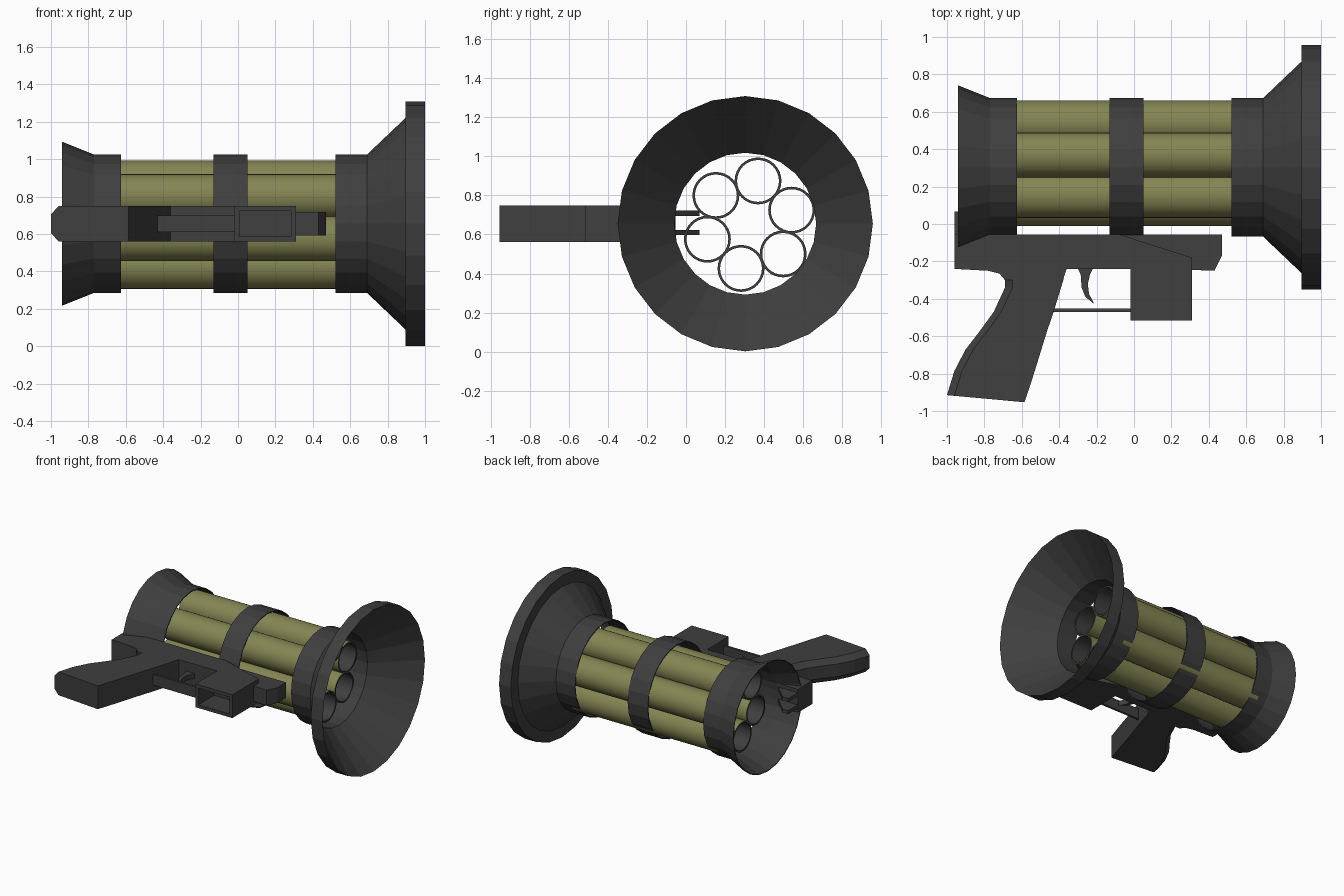
import bpy, bmesh, math
from mathutils import Vector

if "Cube" in bpy.data.objects:
    bpy.data.objects.remove(bpy.data.objects["Cube"])


def material(name, rgb):
    m = bpy.data.materials.new(name)
    m.diffuse_color = (*rgb, 1)
    m.use_nodes = True
    m.node_tree.nodes["Principled BSDF"].inputs["Base Color"].default_value = m.diffuse_color
    return m


DARK = material("dark gunmetal", (0.05, 0.05, 0.05))
OLIVE = material("olive green", (0.23, 0.235, 0.085))
AXIS = (0.303, 0.655)      # y, z of the barrel shroud
MID_Z = 0.655              # centre plane of the pistol frame


def finish(name, bm, mats):
    bmesh.ops.recalc_face_normals(bm, faces=bm.faces[:])
    me = bpy.data.meshes.new(name)
    bm.to_mesh(me)
    bm.free()
    for m in mats:
        me.materials.append(m)
    ob = bpy.data.objects.new(name, me)
    bpy.context.collection.objects.link(ob)
    return ob


def revolve(name, profile, sides, centre, mats=(DARK,), smooth=False, first_mat=0):
    """Closed (x, radius) profile turned about an x-parallel axis."""
    bm = bmesh.new()
    rings = []
    for i in range(sides):
        a = 2 * math.pi * i / sides
        rings.append([bm.verts.new((x, centre[0] + r * math.cos(a), centre[1] + r * math.sin(a)))
                      for x, r in profile])
    n = len(profile)
    for i in range(sides):
        p, q = rings[i], rings[(i + 1) % sides]
        for j in range(n):
            k = (j + 1) % n
            f = bm.faces.new((p[j], p[k], q[k], q[j]))
            f.smooth = smooth and j in (0, 2)
            f.material_index = first_mat if j == 0 else 0
    ob = finish(name, bm, mats)
    if smooth:      # keep the rims crisp
        bm = bmesh.new()
        bm.from_mesh(ob.data)
        for e in bm.edges:
            if len(e.link_faces) == 2 and e.calc_face_angle(0) > 0.6:
                e.smooth = False
        bm.to_mesh(ob.data)
        bm.free()
    return ob


def loft(name, sections):
    """Skin a list of equal-length closed loops and cap both ends."""
    bm = bmesh.new()
    loops = [[bm.verts.new(p) for p in s] for s in sections]
    n = len(loops[0])
    for a, b in zip(loops, loops[1:]):
        for j in range(n):
            k = (j + 1) % n
            bm.faces.new((a[j], a[k], b[k], b[j]))
    bm.faces.new(loops[0])
    bm.faces.new(loops[-1])
    return finish(name, bm, [DARK])


def plate(name, outline, z, half):
    """Extrude an (x, y) outline along z."""
    return loft(name, [[(x, y, z + s) for x, y in outline] for s in (-half, half)])


# Shroud: flared muzzle, middle band, rear flare
revolve("muzzle_bell", [(0.52, 0.37), (0.69, 0.37), (0.895, 0.565), (0.895, 0.653),
                        (1.0, 0.653), (0.69, 0.363), (0.52, 0.363)], 24, AXIS)
revolve("middle_band", [(-0.13, 0.37), (0.05, 0.37), (0.05, 0.363), (-0.13, 0.363)], 24, AXIS)
revolve("rear_flare", [(-0.625, 0.37), (-0.77, 0.37), (-0.94, 0.438),
                       (-0.94, 0.431), (-0.77, 0.363), (-0.625, 0.363)], 24, AXIS)

# Six open barrels, olive outside and dark inside
for i in range(6):
    a = math.radians(19 + 60 * i)
    c = (0.325 + 0.228 * math.cos(a), 0.65 + 0.228 * math.sin(a))
    revolve(f"barrel_{i + 1}", [(-0.7, 0.12), (0.6, 0.12), (0.6, 0.107), (-0.7, 0.107)],
            32, c, (DARK, OLIVE), True, 1)

# Receiver body and the narrower nose under the barrels
plate("receiver", [(-0.96, -0.055), (-0.08, -0.055), (0.31, -0.18), (0.31, -0.26),
                   (-0.02, -0.26), (-0.02, -0.24), (-0.36, -0.24), (-0.38, -0.3),
                   (-0.69, -0.3), (-0.72, -0.265), (-0.78, -0.25), (-0.96, -0.24)], MID_Z, 0.094)
plate("receiver_nose", [(-0.1, -0.057), (0.47, -0.057), (0.47, -0.17), (0.43, -0.25),
                        (-0.1, -0.23)], MID_Z, 0.062)

# Grip with a chamfered back edge: back x, back y, front x, front y
grip = [(-0.69, -0.29, -0.375, -0.29), (-0.69, -0.34, -0.39, -0.34), (-0.75, -0.47, -0.43, -0.47),
        (-0.83, -0.58, -0.467, -0.58), (-0.90, -0.67, -0.498, -0.68),
        (-0.96, -0.785, -0.535, -0.80), (-1.0, -0.915, -0.585, -0.953)]


def grip_section(xb, yb, xf, yf):
    t = 0.04 / (xf - xb)
    xc, yc = xb + 0.04, yb + t * (yf - yb)
    pts = [(xb, yb, -0.05), (xc, yc, -0.094), (xf, yf, -0.094),
           (xf, yf, 0.094), (xc, yc, 0.094), (xb, yb, 0.05)]
    return [(x, y, MID_Z + z) for x, y, z in pts]


loft("grip", [grip_section(*g) for g in grip])

# Magazine well: a box with its lower face recessed
bm = bmesh.new()
bmesh.ops.create_cube(bm, size=1)
for v in bm.verts:
    v.co = Vector((0.145 + 0.33 * v.co.x, -0.3775 + 0.275 * v.co.y, MID_Z + 0.188 * v.co.z))
bm.normal_update()
mouth = min(bm.faces, key=lambda f: f.calc_center_median().y)
bmesh.ops.inset_region(bm, faces=[mouth], thickness=0.038)
inner = bmesh.ops.extrude_face_region(bm, geom=[mouth])
bmesh.ops.translate(bm, vec=(0, 0.2, 0),
                    verts=[g for g in inner["geom"] if isinstance(g, bmesh.types.BMVert)])
if mouth.is_valid:
    bm.faces.remove(mouth)
finish("magazine_well", bm, [DARK])

# Trigger and guard
plate("trigger_guard", [(-0.44, -0.452), (0.0, -0.452), (0.0, -0.47), (-0.44, -0.47)], MID_Z, 0.043)
plate("trigger", [(-0.305, -0.23), (-0.285, -0.27), (-0.28, -0.34), (-0.26, -0.39), (-0.212, -0.428),
                  (-0.24, -0.375), (-0.247, -0.32), (-0.235, -0.27), (-0.215, -0.23)], MID_Z, 0.02)

# Rear sight prongs standing inside the rear flare
for name, side in (("left", 1), ("right", -1)):
    plate(f"rear_sight_{name}", [(-0.96, -0.06), (-0.96, 0.068), (-0.91, 0.068), (-0.78, -0.06)],
          0.659 + side * 0.049, 0.014)
